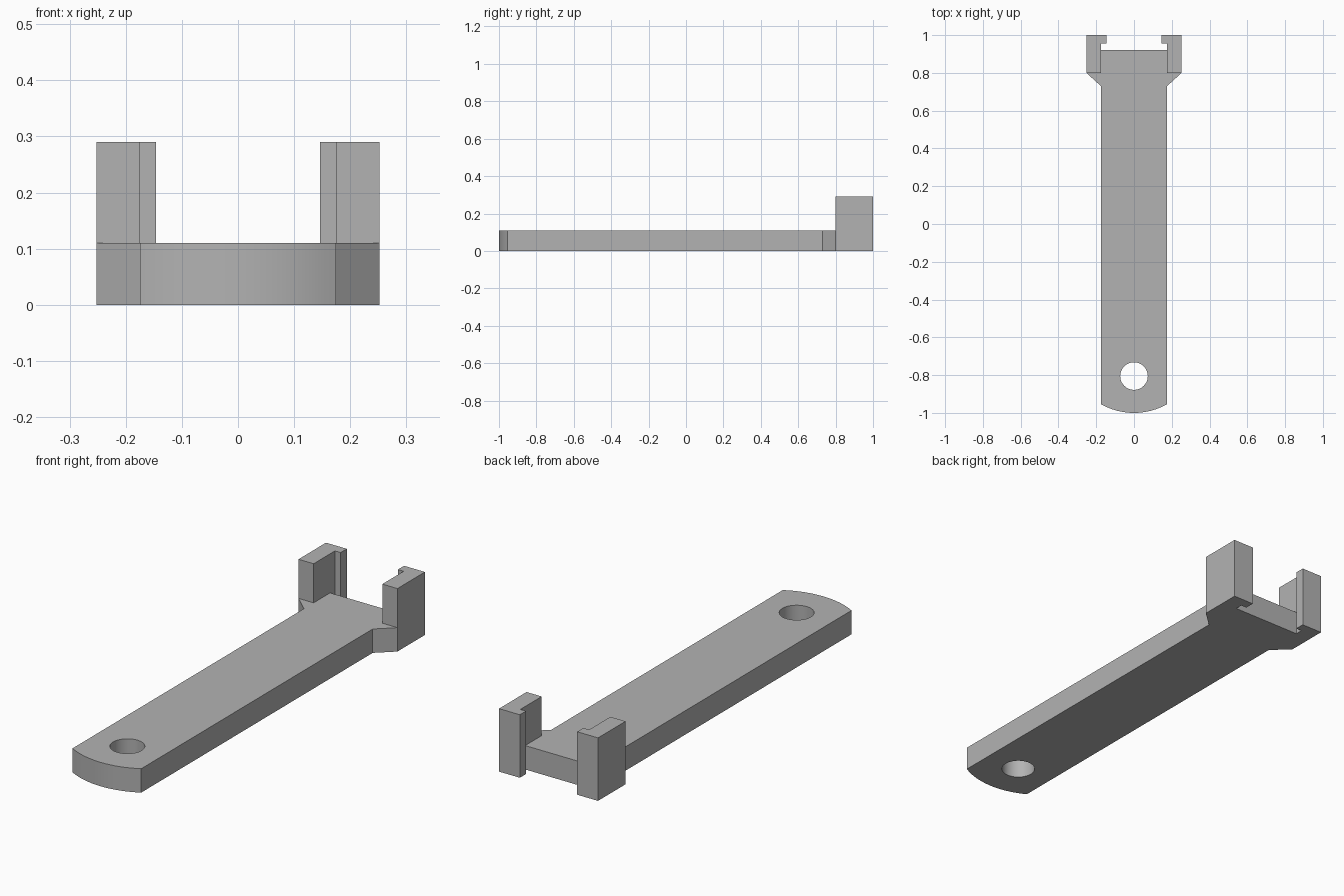
import bpy
import bmesh
from math import asin, sin, cos, radians

cube = bpy.data.objects.get("Cube")
if cube:
    bpy.data.objects.remove(cube, do_unlink=True)

grey = bpy.data.materials.new("plain grey")
grey.use_nodes = True
colour = (0.45, 0.45, 0.45, 1)
grey.diffuse_color = colour
grey.node_tree.nodes["Principled BSDF"].inputs["Base Color"].default_value = colour

HALF = 0.175      # half width of the handle
WIDE = 0.252      # half width across the jaws
THICK = 0.11
TALL = 0.29
SHOULDER = 0.80   # where the jaws begin


def prism(name, outline, height):
    """Extrude a flat outline upwards from the ground."""
    bm = bmesh.new()
    face = bm.faces.new([bm.verts.new((x, y, 0)) for x, y in outline])
    top = bmesh.ops.extrude_face_region(bm, geom=[face])["geom"]
    verts = [v for v in top if isinstance(v, bmesh.types.BMVert)]
    bmesh.ops.translate(bm, verts=verts, vec=(0, 0, height))
    bmesh.ops.recalc_face_normals(bm, faces=bm.faces)
    mesh = bpy.data.meshes.new(name)
    bm.to_mesh(mesh)
    bm.free()
    mesh.materials.append(grey)
    obj = bpy.data.objects.new(name, mesh)
    bpy.context.collection.objects.link(obj)
    return obj


# Handle: curved front end, straight sides, flared shoulders, flat back end
sag = 0.046
radius = (HALF ** 2 + sag ** 2) / (2 * sag)
sweep = asin(HALF / radius)
steps = 16
arc = []
for i in range(steps + 1):
    a = sweep * (2 * i / steps - 1)
    arc.append((radius * sin(a), radius - 1 - radius * cos(a)))
side = [(HALF, 0.73), (WIDE, SHOULDER), (HALF, SHOULDER), (HALF, 0.92)]
handle = prism("handle", arc + side + [(-x, y) for x, y in reversed(side)], THICK)

# Round hanging hole through the front end
bpy.ops.mesh.primitive_cylinder_add(vertices=48, radius=0.073, depth=1,
                                    location=(0, -0.805, 0))
cutter = bpy.context.object
cutter.name = "hole_cutter"
cutter.data.materials.append(grey)
cutter.hide_render = True
cut = handle.modifiers.new("hanging hole", "BOOLEAN")
cut.operation = "DIFFERENCE"
cut.solver = "EXACT"
cut.object = cutter
bpy.ops.object.select_all(action="DESELECT")
handle.select_set(True)
bpy.context.view_layer.objects.active = handle
bpy.ops.object.modifier_apply(modifier=cut.name)
bpy.data.objects.remove(cutter, do_unlink=True)
bpy.ops.object.shade_smooth_by_angle(angle=radians(25))

# Upright jaws, each with an inward lip at the back
jaw = [(HALF, SHOULDER), (WIDE, SHOULDER), (WIDE, 1), (0.146, 1),
       (0.146, 0.955), (HALF, 0.955)]
for name, sign in (("left_jaw", 1), ("right_jaw", -1)):
    prism(name, [(sign * x, y) for x, y in jaw], TALL)
